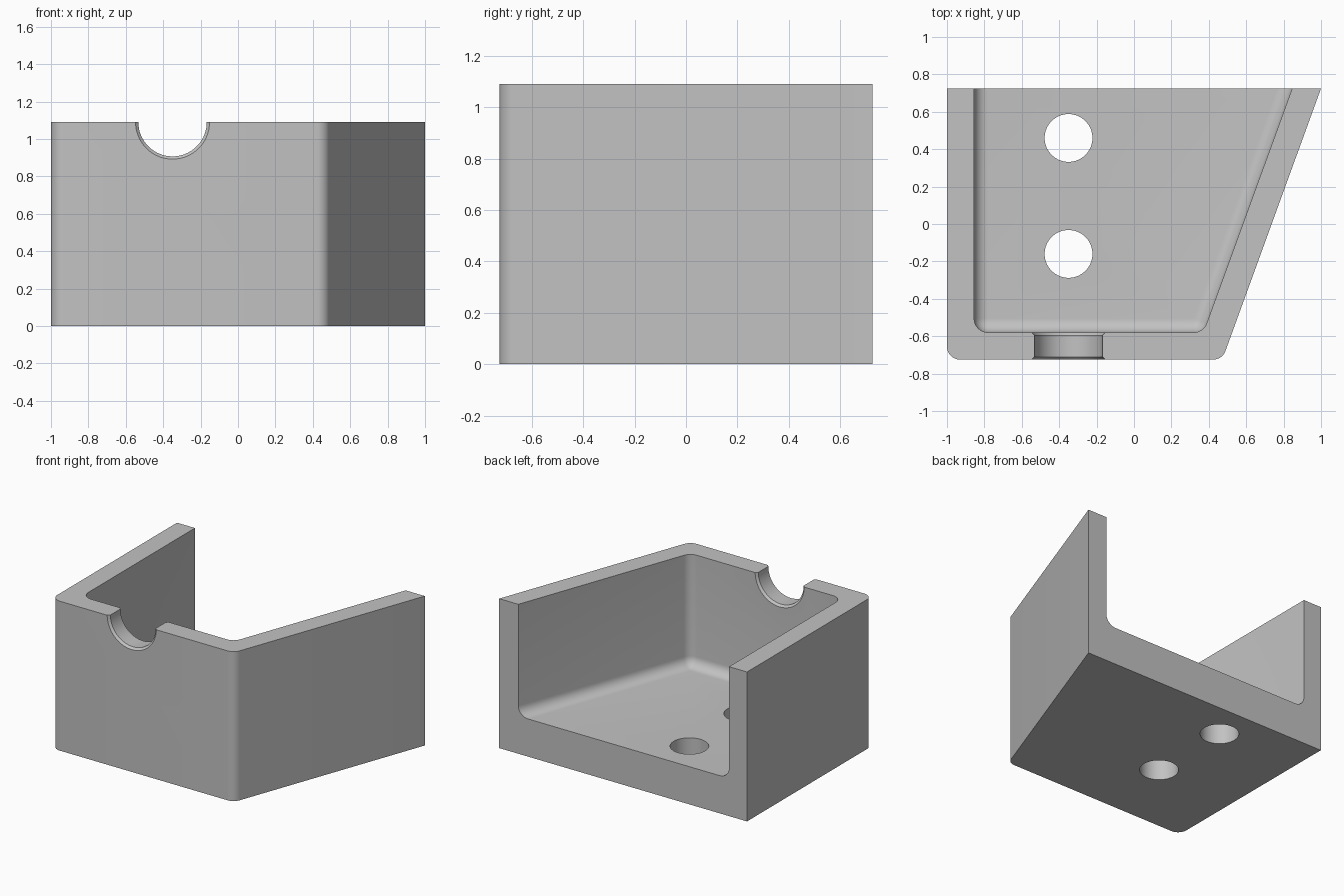
import bpy
import bmesh
from math import sin, cos, tan, pi, radians
from mathutils import Vector

cube = bpy.data.objects.get("Cube")
if cube:
    bpy.data.objects.remove(cube, do_unlink=True)

HEIGHT, DEPTH, WALL, FLOOR = 1.09, 1.45, 0.145, 0.275
FILLET, STEPS = 0.075, 8
SLANT = radians(20)
HOLE_X = -0.35
FRONT, BACK = -DEPTH / 2, DEPTH / 2

grey = bpy.data.materials.new("plain grey")
grey.use_nodes = True
grey.diffuse_color = (0.54, 0.54, 0.54, 1)
grey.node_tree.nodes["Principled BSDF"].inputs["Base Color"].default_value = (0.54, 0.54, 0.54, 1)


def outline(inset, radius, back):
    """Plan outline, inset from the outer walls, with rounded front corners."""
    y = FRONT + inset
    left = -1 + inset

    def slant_x(at):
        return 1 - (BACK - at) * tan(SLANT) - inset / cos(SLANT)

    turn = pi / 2 - SLANT
    right_centre = slant_x(y) - radius * tan(turn / 2)
    points = [(left, back)]
    for cx, start, sweep in ((left + radius, pi, pi / 2), (right_centre, 1.5 * pi, turn)):
        for i in range(STEPS + 1):
            a = start + sweep * i / STEPS
            points.append((cx + radius * cos(a), y + radius + radius * sin(a)))
    points.append((slant_x(back), back))
    return points


def loft(name, rings):
    """Skin a stack of matching closed rings and cap both ends."""
    bm = bmesh.new()
    loops = [[bm.verts.new(p) for p in ring] for ring in rings]
    n = len(loops[0])
    for low, high in zip(loops, loops[1:]):
        for i in range(n):
            j = (i + 1) % n
            bm.faces.new((low[i], low[j], high[j], high[i]))
    bm.faces.new(loops[0][::-1])
    bm.faces.new(loops[-1])
    bmesh.ops.remove_doubles(bm, verts=bm.verts, dist=1e-5)
    bmesh.ops.recalc_face_normals(bm, faces=bm.faces)
    mesh = bpy.data.meshes.new(name)
    bm.to_mesh(mesh)
    bm.free()
    mesh.materials.append(grey)
    obj = bpy.data.objects.new(name, mesh)
    bpy.context.collection.objects.link(obj)
    return obj


def lathe(name, centre, axis, profile, sides=48):
    """Round cutter: profile is (distance along axis, radius) pairs."""
    turn = Vector((0, 0, 1)).rotation_difference(Vector(axis))
    rings = []
    for along, r in profile:
        rings.append([Vector(centre) + turn @ Vector((r * cos(2 * pi * (i + 0.5) / sides),
                      r * sin(2 * pi * (i + 0.5) / sides), along)) for i in range(sides)])
    return loft(name, rings)


# Solid body
body = loft("bracket_body", [[(x, y, z) for x, y in outline(0, 0.07, BACK)] for z in (0, HEIGHT)])

# Cavity, open at the back and top, with a rolled fillet around the floor
rings = []
for i in range(STEPS + 1):
    a = pi / 2 * i / STEPS
    inset = FILLET * (1 - sin(a))
    z = FLOOR + FILLET * (1 - cos(a))
    rings.append([(x, y, z) for x, y in outline(WALL + inset, FILLET - inset, BACK + 0.2)])
rings.append([(x, y, HEIGHT + 0.2) for x, y, z in rings[-1]])
cutters = [loft("cavity_cutter", rings)]

# Two screw holes through the floor
for y in (0.46, -0.16):
    cutters.append(lathe("screw_hole_cutter", (HOLE_X, y, 0), (0, 0, 1),
                         [(-0.1, 0.128), (FLOOR + 0.1, 0.128)]))

# Half-round notch in the front wall, chamfered on both faces
R, C, OVER = 0.183, 0.015, 0.01
cutters.append(lathe("notch_cutter", (HOLE_X, FRONT, HEIGHT), (0, 1, 0),
                     [(-OVER, R + C + OVER), (C, R), (WALL - C, R), (WALL + OVER, R + C + OVER)]))

# Cut the body, then bake the result
for cutter in cutters:
    cut = body.modifiers.new(cutter.name, 'BOOLEAN')
    cut.operation = 'DIFFERENCE'
    cut.solver = 'EXACT'
    cut.object = cutter
    cutter.hide_render = True
bpy.context.view_layer.update()
baked = bpy.data.meshes.new_from_object(body.evaluated_get(bpy.context.evaluated_depsgraph_get()))
body.modifiers.clear()
body.data = baked
for cutter in cutters:
    bpy.data.objects.remove(cutter, do_unlink=True)

for obj in bpy.context.selected_objects:
    obj.select_set(False)
body.select_set(True)
bpy.context.view_layer.objects.active = body
bpy.ops.object.shade_smooth_by_angle(angle=radians(30))
